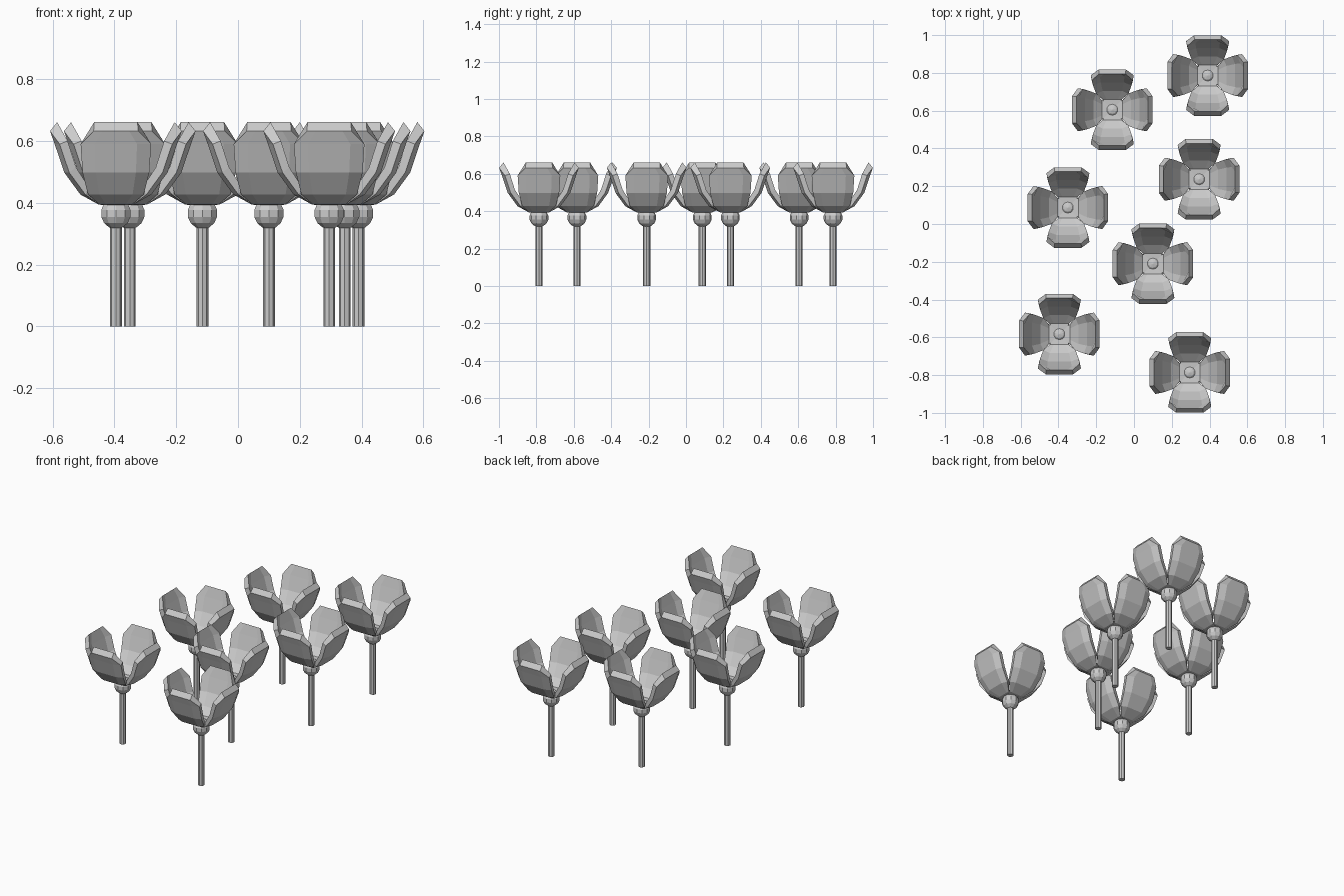
import bpy, bmesh, math

if "Cube" in bpy.data.objects:
    bpy.data.objects.remove(bpy.data.objects["Cube"])

SPOTS = [(0.39, 0.786), (-0.115, 0.605), (0.345, 0.237), (-0.35, 0.087),
         (0.10, -0.21), (-0.395, -0.583), (0.295, -0.786)]

# petal rows: distance from axis, height, half width
OUTER = [(0.0, 0.392, 0.028), (0.055, 0.394, 0.052), (0.115, 0.427, 0.09),
         (0.167, 0.498, 0.108), (0.198, 0.59, 0.114), (0.213, 0.632, 0.072)]
INNER = [(0.0, 0.404, 0.028), (0.055, 0.408, 0.050), (0.10, 0.445, 0.085),
         (0.145, 0.515, 0.102), (0.172, 0.60, 0.108), (0.19, 0.661, 0.070)]


def finish(bm, name):
    bmesh.ops.recalc_face_normals(bm, faces=bm.faces)
    me = bpy.data.meshes.new(name)
    bm.to_mesh(me)
    bm.free()
    return me


def petal_mesh():
    bm = bmesh.new()

    def sheet(rows):
        grid = []
        for i, (r, z, w) in enumerate(rows):
            cup = 0.016 if 1 < i < 5 else 0.0
            grid.append([bm.verts.new((w * t, -(r - cup * (abs(t) > 0.9)), z))
                         for t in (-1, -0.6, 0.6, 1)])
        for a, b in zip(grid, grid[1:]):
            for j in range(3):
                bm.faces.new((a[j], a[j + 1], b[j + 1], b[j]))
        return grid

    def outline(g):
        return g[0] + [r[-1] for r in g[1:]] + g[-1][-2::-1] + [r[0] for r in g[-2:0:-1]]

    # outer and inner skins joined by a thick rim
    o, n = outline(sheet(OUTER)), outline(sheet(INNER))
    for k in range(len(o)):
        m = (k + 1) % len(o)
        bm.faces.new((o[k], o[m], n[m], n[k]))
    return finish(bm, "petal")


def stem_mesh():
    bm = bmesh.new()
    bmesh.ops.create_cone(bm, segments=8, radius1=0.019, radius2=0.019, depth=0.33, cap_ends=True)
    bmesh.ops.translate(bm, verts=bm.verts, vec=(0, 0, 0.165))
    return finish(bm, "stem")


def bulb_mesh():
    bm = bmesh.new()
    bmesh.ops.create_uvsphere(bm, u_segments=10, v_segments=7, radius=0.051)
    bmesh.ops.translate(bm, verts=bm.verts, vec=(0, 0, 0.366))
    return finish(bm, "bulb")


def place(name, me, x, y, turn=0):
    ob = bpy.data.objects.new(name, me)
    ob.location = (x, y, 0)
    ob.rotation_euler.z = turn
    bpy.context.collection.objects.link(ob)


# seven identical flowers sharing their meshes
petal, stem, bulb = petal_mesh(), stem_mesh(), bulb_mesh()
for x, y in SPOTS:
    place("stem", stem, x, y)
    place("bulb", bulb, x, y)
    for q in range(4):
        place("petal", petal, x, y, q * math.pi / 2)
